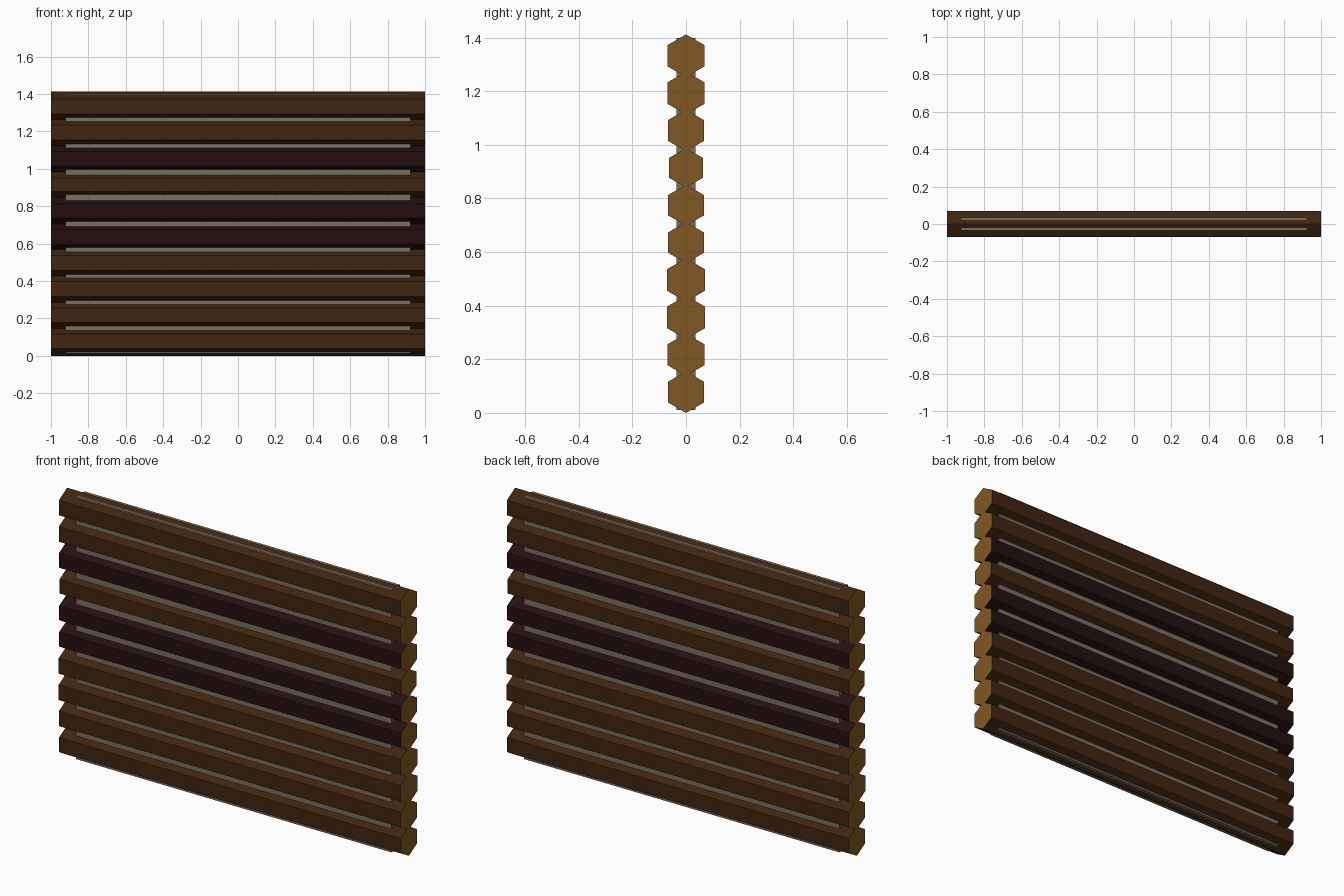
import bpy, bmesh, math

if "Cube" in bpy.data.objects:
    bpy.data.objects.remove(bpy.data.objects["Cube"])


def lin(c):
    c /= 255
    return c / 12.92 if c <= 0.04045 else ((c + 0.055) / 1.055) ** 2.4


def material(name, r, g, b):
    m = bpy.data.materials.new(name)
    m.diffuse_color = (lin(r), lin(g), lin(b), 1)
    m.use_nodes = True
    m.node_tree.nodes["Principled BSDF"].inputs["Base Color"].default_value = m.diffuse_color
    return m


BARK = material("brown bark", 64, 37, 16)
DARK = material("dark bark", 37, 15, 16)
CUT = material("cut wood", 129, 88, 36)
MORTAR = material("grey chinking", 121, 112, 98)


def finish(bm, name, mats):
    bmesh.ops.recalc_face_normals(bm, faces=bm.faces[:])
    me = bpy.data.meshes.new(name)
    bm.to_mesh(me)
    bm.free()
    for m in mats:
        me.materials.append(m)
    ob = bpy.data.objects.new(name, me)
    bpy.context.collection.objects.link(ob)
    return ob


def log(name, z, radius, bark):
    """Hexagonal log along x, corner up, with pale cut ends."""
    bm = bmesh.new()
    ring = [(radius * math.sin(k * math.pi / 3), z + radius * math.cos(k * math.pi / 3))
            for k in range(6)]
    left = [bm.verts.new((-1, y, h)) for y, h in ring]
    right = [bm.verts.new((1, y, h)) for y, h in ring]
    for k in range(6):
        j = (k + 1) % 6
        bm.faces.new((left[k], left[j], right[j], right[k]))
    for end in (left, right):
        bm.faces.new(end).material_index = 1
    return finish(bm, name, (bark, CUT))


# Stacked logs, bottom to top, with slightly varied thickness
radii = [0.0775, 0.079, 0.081, 0.081, 0.0765, 0.0765, 0.0735, 0.0775, 0.08, 0.0795]
dark_logs = {4, 5, 7}
for i, r in enumerate(radii):
    log(f"log_{i + 1}", 0.0775 + i * 0.1394, r, DARK if i in dark_logs else BARK)

# Chinking slab filling the gaps between logs
bm = bmesh.new()
bmesh.ops.create_cube(bm, size=1)
for v in bm.verts:
    v.co = (v.co.x * 1.846, v.co.y * 0.072, v.co.z * 1.388 + 0.705)
finish(bm, "chinking", (MORTAR,))
